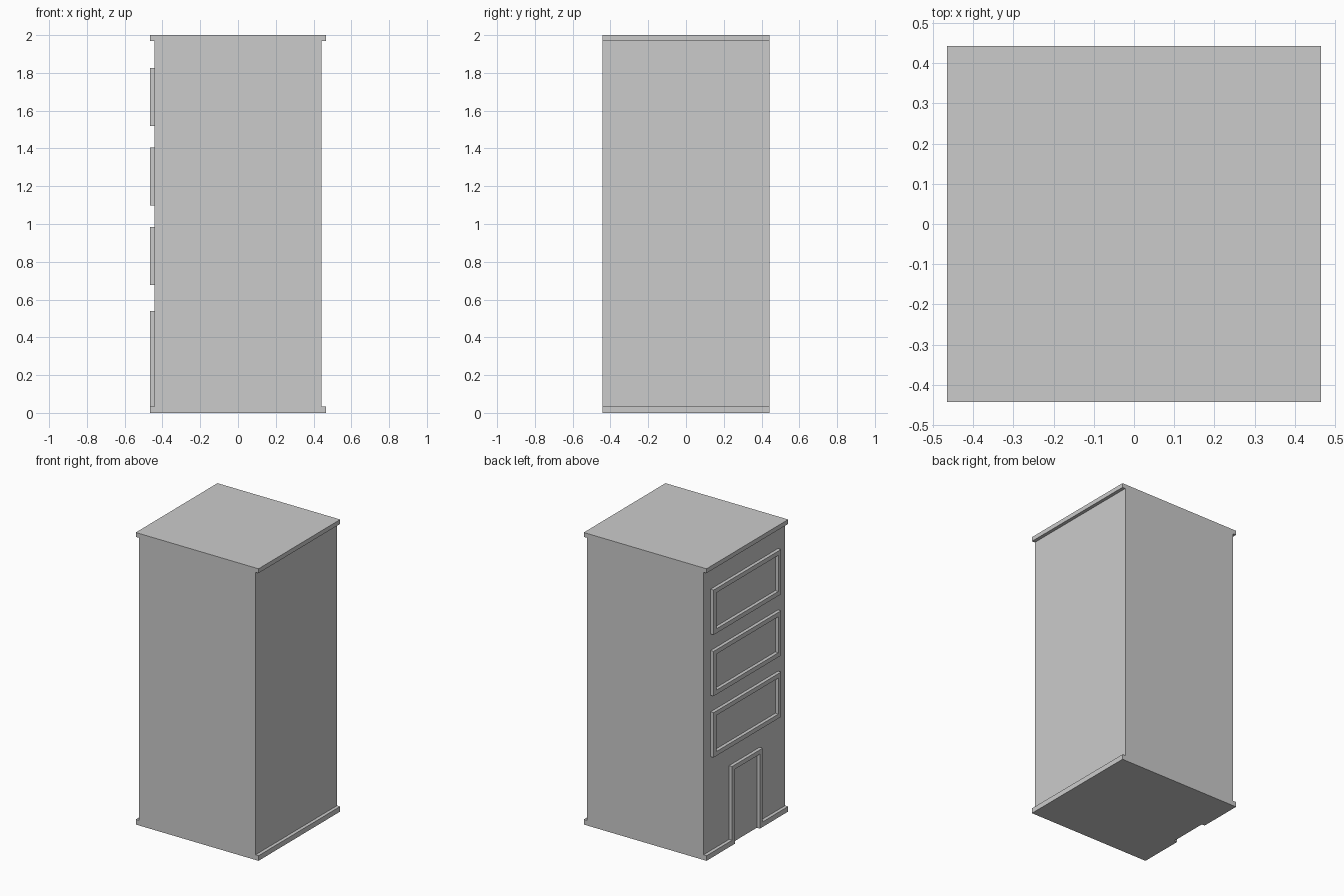
import bpy

cube = bpy.data.objects.get("Cube")
if cube:
    bpy.data.objects.remove(cube, do_unlink=True)

# One plain grey for the whole building
grey = bpy.data.materials.new("plain_grey")
grey.use_nodes = True
colour = (0.6, 0.6, 0.6, 1)
grey.diffuse_color = colour
grey.node_tree.nodes["Principled BSDF"].inputs["Base Color"].default_value = colour

WALL = 0.442     # half width of the tower
EDGE = 0.465     # half width including trim
TRIM = 0.03      # width of the frame bars
BAND = 0.035     # height of roof and base bands


def prism(name, outline, start, end, axis):
    """Extrude an outline along x (points are y, z) or along y (points are x, z)."""
    def place(p, d):
        return (d, p[0], p[1]) if axis == "x" else (p[0], d, p[1])
    n = len(outline)
    verts = [place(p, d) for d in (start, end) for p in outline]
    faces = [tuple(range(n)), tuple(range(2 * n - 1, n - 1, -1))]
    faces += [(i, i + n, (i + 1) % n + n, (i + 1) % n) for i in range(n)]
    mesh = bpy.data.meshes.new(name)
    mesh.from_pydata(verts, [], faces)
    mesh.materials.append(grey)
    obj = bpy.data.objects.new(name, mesh)
    bpy.context.collection.objects.link(obj)
    # Make all normals point outwards
    import bmesh
    bm = bmesh.new()
    bm.from_mesh(mesh)
    bmesh.ops.recalc_face_normals(bm, faces=bm.faces)
    bm.to_mesh(mesh)
    bm.free()
    return obj


def box(name, x0, x1, y0, y1, z0, z1):
    return prism(name, [(y0, z0), (y1, z0), (y1, z1), (y0, z1)], x0, x1, "x")


# Tower with the roof bands overhanging on both sides
w, e, low, high = WALL, EDGE, BAND, 2 - BAND + 0.005
tower = [(-w, 0), (w, 0), (w, high), (e, high), (e, 2),
         (-e, 2), (-e, high), (-w, high)]
prism("tower", tower, -WALL, WALL, "y")

# Base bands, broken by the doorway on the window side
DOOR = 0.165
box("base_band_plain_side", WALL, EDGE, -WALL, WALL, 0, low)
for side, label in ((1, "back"), (-1, "front")):
    box("base_band_" + label, -EDGE, -WALL,
        *sorted((side * DOOR, side * WALL)), 0, low)

# Door frame, open at the ground
d, top = DOOR, 0.54
door = [(-d, 0), (-d, top), (d, top), (d, 0), (d - TRIM, 0),
        (d - TRIM, top - TRIM), (TRIM - d, top - TRIM), (TRIM - d, 0)]
prism("door_frame", door, -EDGE, -WALL, "x")

# Three wide window frames
HALF, TALL = 0.365, 0.307
for level in range(3):
    z0 = 0.678 + level * 0.42
    z1 = z0 + TALL
    name = f"window_{level + 1}_"
    for z, label in ((z0, "sill"), (z1 - TRIM, "head")):
        box(name + label, -EDGE, -WALL, -HALF, HALF, z, z + TRIM)
    for y, label in ((-HALF, "front_jamb"), (HALF - TRIM, "back_jamb")):
        box(name + label, -EDGE, -WALL, y, y + TRIM, z0 + TRIM, z1 - TRIM)
